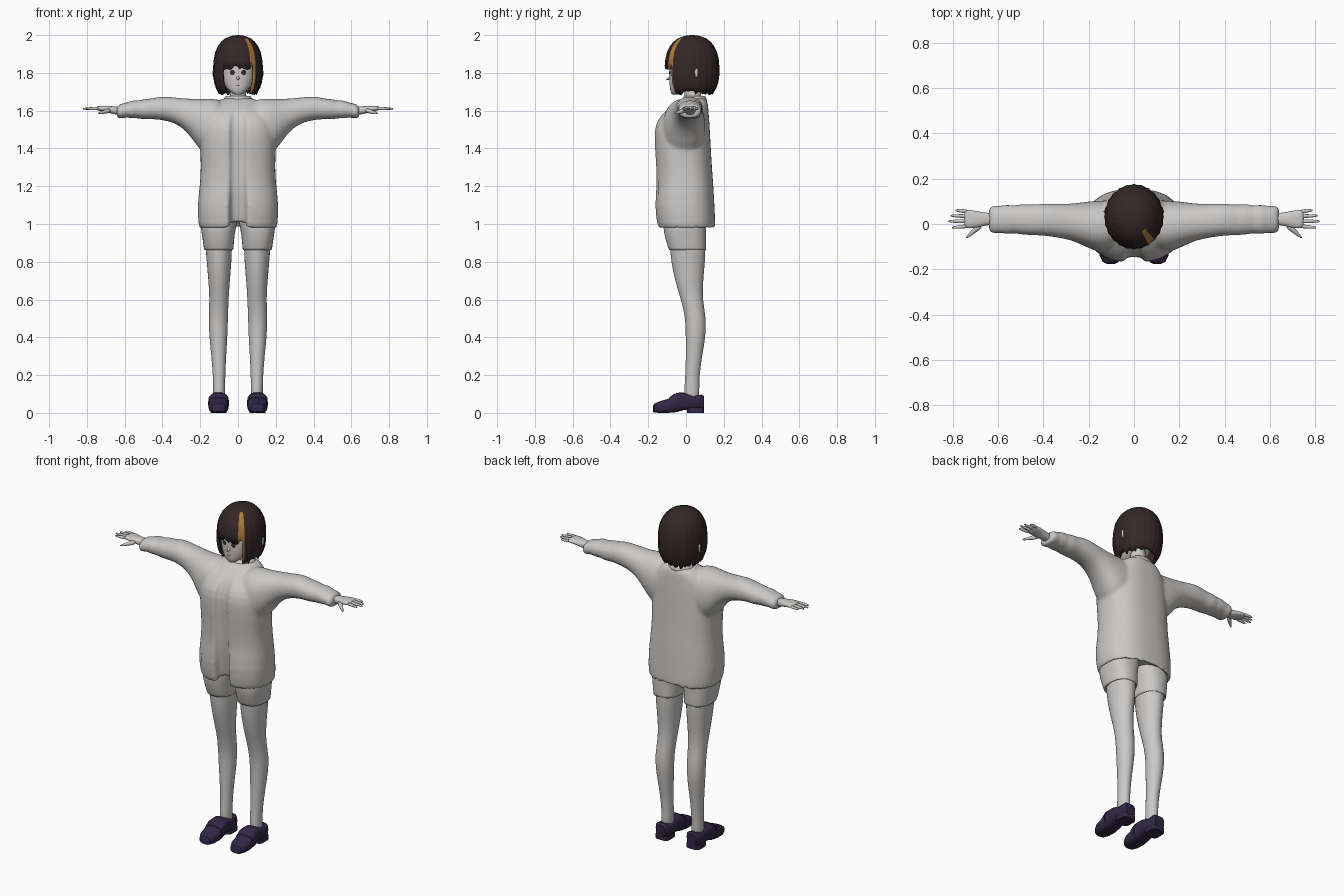
import bpy, bmesh, math, random
from mathutils import Vector

random.seed(4)
if "Cube" in bpy.data.objects:
    bpy.data.objects.remove(bpy.data.objects["Cube"], do_unlink=True)


def material(name, rgb):
    m = bpy.data.materials.new(name)
    m.use_nodes = True
    m.diffuse_color = (*rgb, 1)
    m.node_tree.nodes["Principled BSDF"].inputs["Base Color"].default_value = (*rgb, 1)
    return m


GREY = material("pale_grey", (0.6, 0.585, 0.57))
HAIR = material("dark_brown", (0.035, 0.021, 0.02))
STREAK = material("amber", (0.42, 0.2, 0.05))
SHOE = material("dark_violet", (0.032, 0.02, 0.06))


def ring(axis, centre, ru, rv, n=2.0, seg=24):
    """Superellipse loop around the given axis."""
    u, v = {"x": (1, 2), "y": (0, 2), "z": (0, 1)}[axis]
    pts = []
    for i in range(seg):
        t = math.tau * i / seg
        c, s = math.cos(t), math.sin(t)
        p = Vector(centre)
        p[u] += ru * math.copysign(abs(c) ** (2 / n), c)
        p[v] += rv * math.copysign(abs(s) ** (2 / n), s)
        pts.append(p)
    return pts


def loft(bm, rings, end_cap=True):
    loops = [[bm.verts.new(p) for p in r] for r in rings]
    for a, b in zip(loops, loops[1:]):
        for i in range(len(a)):
            bm.faces.new((a[i - 1], a[i], b[i], b[i - 1]))
    bm.faces.new(loops[0])
    if end_cap:
        bm.faces.new(loops[-1][::-1])


def tube(bm, p0, p1, r0, r1, seg=10):
    """Tapered tube with a rounded tip."""
    p0, p1 = Vector(p0), Vector(p1)
    q = (p1 - p0).to_track_quat("Z", "Y")
    loft(bm, [[p0.lerp(p1, f) + q @ p for p in ring("z", (0, 0, 0), r, r, 2, seg)]
              for f, r in ((0, r0), (0.5, (r0 + r1) / 2), (0.88, r1), (1, r1 * 0.45))])


def finish(name, bm, mats, subsurf=0, mirror=False, sharp=180):
    bmesh.ops.recalc_face_normals(bm, faces=bm.faces)
    me = bpy.data.meshes.new(name)
    bm.to_mesh(me)
    bm.free()
    for m in mats:
        me.materials.append(m)
    me.shade_smooth()
    if sharp < 180:
        me.set_sharp_from_angle(angle=math.radians(sharp))
    ob = bpy.data.objects.new(name, me)
    bpy.context.scene.collection.objects.link(ob)
    if subsurf:
        sub = ob.modifiers.new("Subdivision", "SUBSURF")
        sub.levels = sub.render_levels = subsurf
    if mirror:
        ob.modifiers.new("Mirror", "MIRROR")
    return ob


def patch(name, target, centre, w, h, tilt, mat, mirror=True, oval=True):
    """Thin marking that hugs the surface of the target."""
    bm = bmesh.new()
    bmesh.ops.create_grid(bm, x_segments=8, y_segments=8, size=1)
    for v in bm.verts:
        a, b = v.co.x, v.co.y
        if oval:
            a, b = a * math.sqrt(1 - b * b / 2), b * math.sqrt(1 - a * a / 2)
        a, b = a * w, b * h
        v.co = Vector(centre) + Vector((a * math.cos(tilt) - b * math.sin(tilt), 0,
                                        a * math.sin(tilt) + b * math.cos(tilt)))
    ob = finish(name, bm, [mat])
    wrap = ob.modifiers.new("Wrap", "SHRINKWRAP")
    wrap.target = target
    wrap.wrap_mode = "ABOVE_SURFACE"
    wrap.offset = 0.003
    if mirror:
        ob.modifiers.new("Mirror", "MIRROR")


# Jacket body: height, half width, front y, back y
bm = bmesh.new()
torso = [(1.03, .17, -.12, .12), (.99, .185, -.13, .14), (.972, .2, -.145, .152),
         (.99, .209, -.155, .156), (1.1, .215, -.17, .15), (1.2, .202, -.157, .145),
         (1.3, .195, -.16, .137), (1.4, .2, -.167, .131), (1.5, .2, -.172, .126),
         (1.56, .19, -.15, .122), (1.61, .16, -.1, .118), (1.65, .11, -.045, .115),
         (1.672, .07, -.01, .1)]
loops = []
for z, rx, f, b in torso:
    loop = ring("z", (0, (f + b) / 2, z), rx, (b - f) / 2, 2.5, 120)
    # Sunken centre panel, deeper and shorter below the zip
    for p in loop:
        if abs(p.x) < 0.037 and p.y < 0 and z < 1.58:
            p.y += 0.05 if z < 1.15 else 0.022
            p.z += 0.03 if z < 1.0 else 0
    loops.append(loop)
loft(bm, loops)
# Sleeves: x, front y, back y, bottom z, top z
sleeve = [(.06, -.11, .1, 1.36, 1.66), (.14, -.13, .105, 1.35, 1.665), (.2, -.108, .1, 1.385, 1.662),
          (.25, -.082, .093, 1.465, 1.663), (.3, -.066, .088, 1.515, 1.666),
          (.35, -.058, .09, 1.54, 1.672), (.41, -.05, .09, 1.552, 1.677),
          (.46, -.05, .084, 1.556, 1.662), (.5, -.046, .09, 1.552, 1.663),
          (.53, -.04, .08, 1.562, 1.65), (.56, -.046, .087, 1.557, 1.658),
          (.59, -.038, .079, 1.567, 1.64), (.62, -.042, .083, 1.556, 1.638),
          (.645, -.038, .078, 1.56, 1.624)]
for side in (1, -1):
    loft(bm, [ring("x", (side * x, (f + b) / 2, (lo + hi) / 2), (b - f) / 2, (hi - lo) / 2, 2.2, 32)
              for x, f, b, lo, hi in sleeve])
jacket = finish("jacket", bm, [GREY], subsurf=1)
fuse = jacket.modifiers.new("Fuse", "REMESH")
fuse.mode = "VOXEL"
fuse.voxel_size = 0.009
fuse.use_smooth_shade = True
soft = jacket.modifiers.new("Soften", "SMOOTH")
soft.iterations = 4

# Pocket welts
patch("pocket_welt", jacket, (.165, -.2, 1.15), .005, .085, .3, GREY, oval=False)

# Collar and neck
bm = bmesh.new()
loft(bm, [ring("z", (0, y, z), rx, ry) for z, y, rx, ry in
          ((1.635, .04, .088, .078), (1.665, .045, .075, .065), (1.682, .047, .064, .054),
           (1.675, .047, .056, .046))])
finish("collar", bm, [GREY], subsurf=1)
bm = bmesh.new()
loft(bm, [ring("z", (0, y, z), r, r) for z, y, r in
          ((1.6, .045, .055), (1.66, .04, .046), (1.7, .034, .042), (1.78, .03, .042))])
finish("neck", bm, [GREY], subsurf=1)

# Head with pointed chin
bm = bmesh.new()
loft(bm, [ring("z", (0, y, z), rx, ry, 2.2, 32) for z, y, rx, ry in
          ((1.684, -.06, .012, .012), (1.692, -.05, .03, .028), (1.71, -.035, .053, .05),
           (1.74, -.01, .078, .077), (1.78, .012, .094, .101), (1.83, .028, .102, .115),
           (1.89, .032, .1, .115), (1.94, .035, .075, .085), (1.96, .035, .03, .035))])
head = finish("head", bm, [GREY], subsurf=2)
bm = bmesh.new()
tube(bm, (0, -.07, 1.778), (0, -.105, 1.765), .014, .004)
finish("nose", bm, [GREY], subsurf=1)
patch("eye", head, (.043, -.13, 1.803), .02, .015, 0, HAIR)
patch("mouth", head, (0, -.13, 1.733), .016, .0018, 0, HAIR, mirror=False)

# Ears peeking through the hair
bm = bmesh.new()
loft(bm, [ring("z", (.118, .055, z), .016, r) for z, r in
          ((1.775, .004), (1.785, .01), (1.81, .014), (1.825, .005))])
finish("ear", bm, [GREY], subsurf=1, mirror=True)

# Bobbed hair with a fringe opening and one coloured streak
bm = bmesh.new()
bob = [(2.0, .008), (1.996, .035), (1.982, .068), (1.965, .087), (1.94, .105), (1.91, .118),
       (1.87, .126), (1.83, .129), (1.79, .129), (1.75, .124), (1.72, .115), (1.695, .1)]
loops = []
for z, r in bob:
    loop = ring("z", (0, .032, z), r, r * 1.1, 2, 72)
    for p in loop[::3]:
        p.x *= 1.022
        p.y = .032 + (p.y - .032) * 1.022
    loops.append(loop)
loft(bm, loops, end_cap=False)


def front_angle(f):
    c = f.calc_center_median()
    return math.degrees(math.atan2(c.x, .032 - c.y)), c.z


gap = [f for f in bm.faces if abs(front_angle(f)[0]) < 35 and front_angle(f)[1] < 1.83]
bmesh.ops.delete(bm, geom=gap, context="FACES")
for f in bm.faces:
    a, z = front_angle(f)
    f.material_index = 1 if 30 < a < 40 and z < 1.985 else 0
for v in bm.verts:
    if v.is_boundary:
        v.co.z += random.uniform(-.014, .012)
hair = finish("hair", bm, [HAIR, STREAK], sharp=40)
shell = hair.modifiers.new("Thickness", "SOLIDIFY")
shell.thickness = 0.014
shell.offset = -1

# Hands with fingers and thumb
bm = bmesh.new()
loft(bm, [ring("x", (x, y, z), ry, rz, 2.4, 16) for x, y, ry, z, rz in
          ((.61, .022, .027, 1.597, .024), (.66, .022, .028, 1.602, .021), (.69, .02, .037, 1.608, .018),
           (.73, .022, .042, 1.612, .014), (.752, .023, .04, 1.612, .01))])
for y, spread, tip in ((.055, .006, .79), (.034, .003, .812), (.012, 0, .822), (-.01, -.006, .806)):
    tube(bm, (.735, y, 1.612), (tip, y + spread, 1.61), .0105, .006)
tube(bm, (.675, -.002, 1.603), (.742, -.062, 1.584), .016, .006)
finish("hand", bm, [GREY], subsurf=1, mirror=True)

# Legs: z, centre x, half width, centre y, half depth
bm = bmesh.new()
loft(bm, [ring("z", (x, y, z), rx, ry) for z, x, rx, y, ry in
          ((.05, .1, .034, .03, .042), (.12, .1, .031, .03, .04), (.2, .1, .033, .034, .037),
           (.3, .102, .039, .042, .043), (.4, .104, .048, .051, .053), (.5, .105, .052, .053, .055),
           (.6, .1, .05, .03, .057), (.7, .1, .057, .016, .075), (.8, .1, .066, .011, .09),
           (.87, .102, .07, .01, .095), (1.05, .1, .075, 0, .1))])
finish("leg", bm, [GREY], subsurf=1, mirror=True)

# Shorts
bm = bmesh.new()
loft(bm, [ring("z", (x, y, z), rx, ry, 2.4) for z, x, rx, y, ry in
          ((.875, .102, .068, .009, .088), (.858, .102, .076, .009, .097), (.862, .102, .078, .008, .1),
           (.95, .105, .087, -.006, .113), (1.0, .103, .098, -.006, .115), (1.1, .09, .1, -.005, .105))])
finish("shorts", bm, [GREY], subsurf=1, mirror=True)

# Loafers: y, half width, top, bottom
bm = bmesh.new()
loft(bm, [ring("y", (.103, y, (hi + lo) / 2), rx, (hi - lo) / 2, 3.2, 20) for y, rx, hi, lo in
          ((-.176, .018, .034, .006), (-.168, .035, .048, .002), (-.14, .049, .061, 0),
           (-.095, .053, .074, 0), (-.05, .052, .106, .004), (-.015, .048, .108, .014),
           (.04, .044, .09, .02), (.082, .041, .097, .02), (.096, .03, .088, .02))])
loft(bm, [ring("z", (.103, .05, z), .043, .046, 4, 20) for z in (0, .028)])
finish("loafer", bm, [SHOE], mirror=True, sharp=35)
bm = bmesh.new()
loft(bm, [ring("y", (.103, y, hi / 2 + .006), .055, hi / 2, 3.2, 20) for y, hi in
          ((-.088, .076), (-.062, .096))])
finish("loafer_strap", bm, [SHOE], mirror=True, sharp=35)
